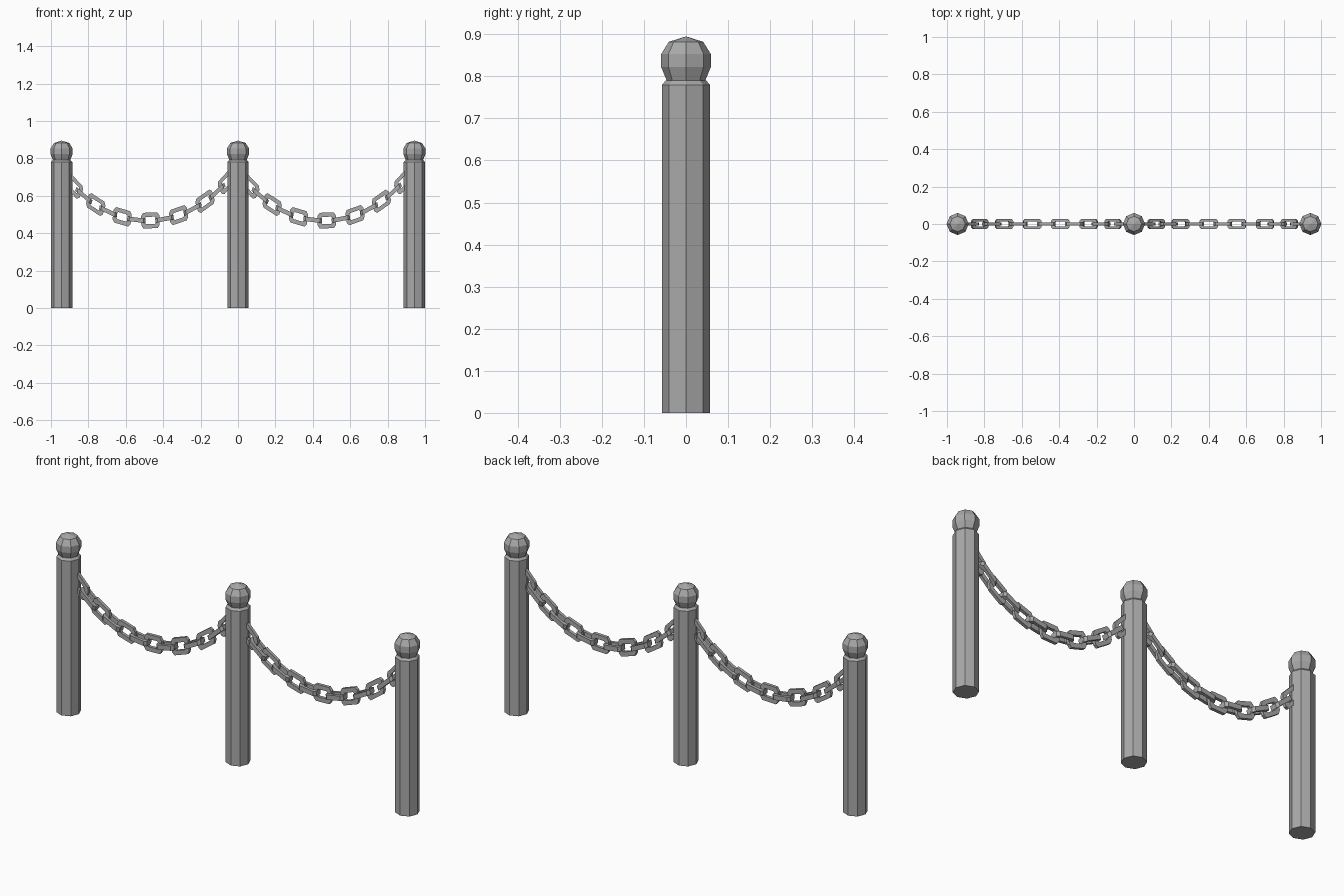
import bpy, bmesh, math
from mathutils import Vector, Matrix

cube = bpy.data.objects.get("Cube")
if cube:
    bpy.data.objects.remove(cube, do_unlink=True)

SPACING = 0.943   # distance between posts
SIDES = 8
STRETCH = 1.5     # links are taller than they are deep

metal = bpy.data.materials.new("grey metal")
metal.use_nodes = True
metal.diffuse_color = (0.40, 0.40, 0.40, 1)
metal.node_tree.nodes["Principled BSDF"].inputs["Base Color"].default_value = metal.diffuse_color


def finish(bm, name):
    bmesh.ops.recalc_face_normals(bm, faces=bm.faces)
    mesh = bpy.data.meshes.new(name)
    bm.to_mesh(mesh)
    bm.free()
    mesh.materials.append(metal)
    obj = bpy.data.objects.new(name, mesh)
    bpy.context.collection.objects.link(obj)
    return obj


def bridge(bm, a, b):
    for i in range(len(a)):
        j = (i + 1) % len(a)
        bm.faces.new((a[i], a[j], b[j], b[i]))


def lathe(name, profile, x):
    """Turn a radius/height profile into a closed faceted solid."""
    bm = bmesh.new()
    rings = []
    for r, z in profile:
        angles = [math.tau * i / SIDES for i in range(SIDES)]
        rings.append([bm.verts.new((x + r * math.cos(a), r * math.sin(a), z)) for a in angles])
    for a, b in zip(rings, rings[1:]):
        bridge(bm, a, b)
    bm.faces.new(rings[0])
    tip = bm.verts.new((x, 0, profile[-1][1] + 0.013))
    for i in range(SIDES):
        bm.faces.new((rings[-1][i], rings[-1][(i + 1) % SIDES], tip))
    return finish(bm, name)


def add_link(bm, matrix):
    """Chamfered rectangular ring with a square bar."""
    def outline(hx, hy, c, z):
        corners = [(hx, hy - c), (hx - c, hy), (c - hx, hy), (-hx, hy - c),
                   (-hx, c - hy), (c - hx, -hy), (hx - c, -hy), (hx, c - hy)]
        return [bm.verts.new(matrix @ Vector((px, py, z))) for px, py in corners]
    t = 0.008
    loops = [outline(0.049, 0.028, 0.011, -t), outline(0.049, 0.028, 0.011, t),
             outline(0.028, 0.013, 0.004, t), outline(0.028, 0.013, 0.004, -t)]
    for k in range(4):
        bridge(bm, loops[k], loops[(k + 1) % 4])


def sag(d):
    return 0.468 + 0.03 * d + 1.03 * d * d + 0.8 * d ** 4


def chain(name, middle):
    half = [0.075, 0.151, 0.226, 0.292, 0.356, 0.41]
    offsets = [-d for d in reversed(half)] + [0] + half
    bm = bmesh.new()
    for i, d in enumerate(offsets):
        slope = (sag(d + 0.01) - sag(d - 0.01)) / 0.02
        m = Matrix.Translation((middle + d, 0, sag(d))) @ Matrix.Diagonal((1, 1, STRETCH, 1))
        m = m @ Matrix.Rotation(-math.atan(slope / STRETCH), 4, 'Y')
        if i % 2 == 0:   # every other link stands upright
            m = m @ Matrix.Rotation(math.pi / 2, 4, 'X')
        add_link(bm, m)
    return finish(bm, name)


# Posts with ball caps
shaft = [(0.057, 0), (0.057, 0.78), (0.048, 0.79)]
ball = [(0.045, 0.788), (0.059, 0.822), (0.059, 0.853), (0.041, 0.882)]
for side, label in ((-1, "right"), (0, "middle"), (1, "left")):
    lathe(label + "_post", shaft, side * SPACING)
    lathe(label + "_ball_cap", ball, side * SPACING)

# Hanging chains
for side, label in ((-1, "right"), (1, "left")):
    chain(label + "_chain", side * SPACING / 2 + 0.003)
